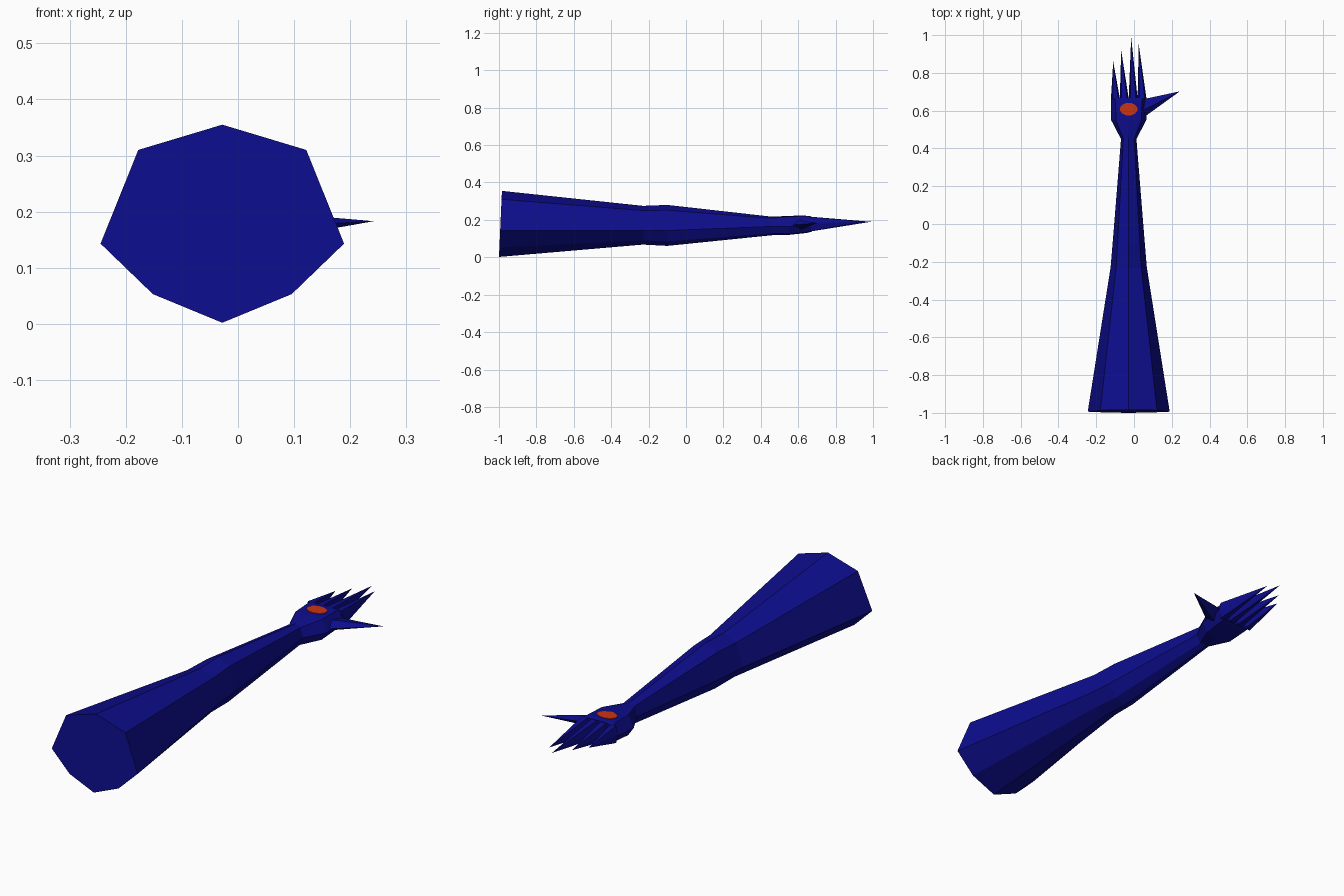
import bpy, bmesh, math

if "Cube" in bpy.data.objects:
    bpy.data.objects.remove(bpy.data.objects["Cube"])

CX = -0.028  # centre line of the arm


def material(name, rgb):
    m = bpy.data.materials.new(name)
    m.diffuse_color = (*rgb, 1.0)
    m.use_nodes = True
    m.node_tree.nodes["Principled BSDF"].inputs["Base Color"].default_value = m.diffuse_color
    return m


BLUE = material("deep_blue", (0.004, 0.004, 0.27))
ORANGE = material("orange_red", (0.60, 0.035, 0.007))


def loft(name, rings, mat, tip=None):
    """Skin a list of rings; close with a cap or draw to a tip point."""
    bm = bmesh.new()
    vs = [[bm.verts.new(p) for p in ring] for ring in rings]
    n = len(vs[0])
    for a, b in zip(vs, vs[1:]):
        for i in range(n):
            j = (i + 1) % n
            bm.faces.new((a[i], a[j], b[j], b[i]))
    bm.faces.new(vs[0])
    if tip:
        t = bm.verts.new(tip)
        for i in range(n):
            bm.faces.new((vs[-1][i], vs[-1][(i + 1) % n], t))
    else:
        bm.faces.new(vs[-1])
    bmesh.ops.recalc_face_normals(bm, faces=bm.faces)
    me = bpy.data.meshes.new(name)
    bm.to_mesh(me)
    bm.free()
    me.materials.append(mat)
    ob = bpy.data.objects.new(name, me)
    bpy.context.collection.objects.link(ob)
    return ob


def section(y, w, bottom, low, mid, high, top, wh=0.69, wl=0.57, tilt=0.0):
    """Eight-sided cross-section with half width w."""
    pts = [(0, top), (wh, high), (1, mid), (wl, low),
           (0, bottom), (-wl, low), (-1, mid), (-wh, high)]
    return [(CX + w * x, y + tilt * (z - bottom), z) for x, z in pts]


# Sleeve and forearm, slightly stepped at the elbow
loft("arm", [
    section(-1.0, 0.217, 0.002, 0.053, 0.143, 0.310, 0.355, tilt=0.045),
    section(-0.23, 0.096, 0.068, 0.090, 0.143, 0.250, 0.275),
    section(-0.10, 0.085, 0.061, 0.085, 0.143, 0.252, 0.280),
    section(0.46, 0.040, 0.118, 0.128, 0.165, 0.208, 0.217),
], BLUE)

# Palm, flaring from the wrist
loft("palm", [
    section(0.45, 0.041, 0.118, 0.128, 0.165, 0.208, 0.217),
    section(0.55, 0.093, 0.120, 0.125, 0.165, 0.218, 0.221, 0.72, 0.70),
    section(0.645, 0.094, 0.130, 0.134, 0.172, 0.221, 0.222, 0.74, 0.72),
    section(0.67, 0.094, 0.136, 0.138, 0.178, 0.217, 0.219, 0.78, 0.74),
], BLUE)

# Four pointed fingers
tips = [(-0.110, 0.86), (-0.068, 0.92), (-0.015, 0.99), (0.025, 0.95)]
for k, (tx, ty) in enumerate(tips):
    x = CX + (k - 1.5) * 0.047
    s = 0.0235
    outer = [(-s, 0.178), (-0.6 * s, 0.217), (0.6 * s, 0.217),
             (s, 0.178), (0.6 * s, 0.138), (-0.6 * s, 0.138)]
    loft(f"finger_{k + 1}", [[(x + dx, 0.665, z) for dx, z in outer]],
         BLUE, (tx, ty, 0.19))

# Thumb
loft("thumb", [[(0.045, 0.56, 0.172), (0.045, 0.60, 0.200),
                (0.045, 0.66, 0.188), (0.045, 0.61, 0.148)]],
     BLUE, (0.242, 0.702, 0.183))

# Flat coloured spot on the back of the hand
spot = [[(CX + 0.047 * math.cos(a), 0.608 + 0.034 * math.sin(a), z)
         for a in [math.tau * (i + 0.5) / 12 for i in range(12)]]
        for z in (0.2175, 0.2235)]
loft("hand_spot", spot, ORANGE)
